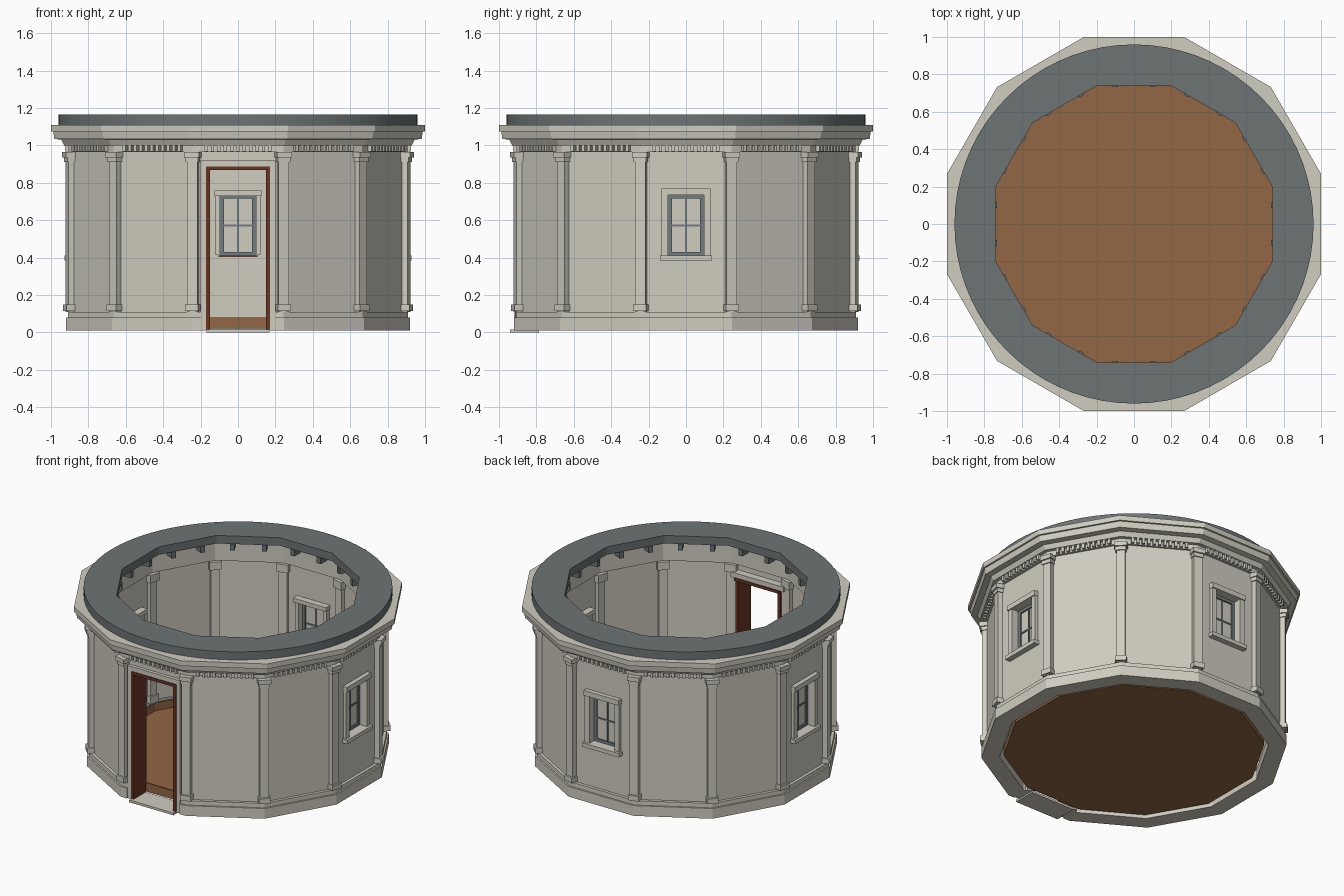
import bpy, bmesh, math

cube = bpy.data.objects.get("Cube")
if cube:
    bpy.data.objects.remove(cube)

SIDES = 12
STEP = 2 * math.pi / SIDES
TAN = math.tan(STEP / 2)
FACES = [i * STEP for i in range(SIDES)]             # middle of each side
CORNERS = [a + STEP / 2 for a in FACES]
DOOR = 9 * STEP                                      # front, -y
WINDOWS = [0, 3 * STEP, 6 * STEP]                    # +x, back, -x
WINDOW_HALF, DOOR_HALF, SURROUND_HALF = 0.095, 0.165, 0.2


def material(name, rgb):
    m = bpy.data.materials.new(name)
    m.use_nodes = True
    m.diffuse_color = (*rgb, 1)
    m.node_tree.nodes["Principled BSDF"].inputs["Base Color"].default_value = (*rgb, 1)
    return m


STONE = material("cream_stone", (0.63, 0.61, 0.53))
SLATE = material("slate_grey", (0.155, 0.175, 0.175))
WOOD = material("floor_wood", (0.29, 0.135, 0.06))
RED = material("dark_red_wood", (0.14, 0.035, 0.017))
STEEL = material("window_grey", (0.17, 0.20, 0.22))


def polar(a, r, u, z):
    """Point at distance r along direction a, shifted sideways by u."""
    return (r * math.cos(a) - u * math.sin(a), r * math.sin(a) + u * math.cos(a), z)


def slab(bm, a, u0, u1, z0, z1, r0, r1):
    """Block on one side; a sideways limit of None is mitred to the corner."""
    v = []
    for z in (z0, z1):
        for r in (r0, r1):
            lo = -r * TAN if u0 is None else u0
            hi = r * TAN if u1 is None else u1
            v += [bm.verts.new(polar(a, r, lo, z)), bm.verts.new(polar(a, r, hi, z))]
    for f in ((0, 1, 3, 2), (4, 5, 7, 6), (0, 1, 5, 4), (2, 3, 7, 6), (0, 2, 6, 4), (1, 3, 7, 5)):
        bm.faces.new([v[i] for i in f])


def finish(name, bm, mat):
    bmesh.ops.recalc_face_normals(bm, faces=bm.faces)
    mesh = bpy.data.meshes.new(name)
    bm.to_mesh(mesh)
    bm.free()
    mesh.materials.append(mat)
    obj = bpy.data.objects.new(name, mesh)
    bpy.context.collection.objects.link(obj)
    return obj


def blocks(name, mat, angles, parts):
    bm = bmesh.new()
    for a in angles:
        for p in parts:
            slab(bm, a, *p)
    return finish(name, bm, mat)


def ring(name, mat, profile, closed=True):
    """Twelve-sided ring swept from (apothem, z) points."""
    bm = bmesh.new()
    loops = [[bm.verts.new(polar(c, r / math.cos(STEP / 2), 0, z)) for c in CORNERS] for r, z in profile]
    pairs = list(zip(loops, loops[1:])) + ([(loops[-1], loops[0])] if closed else [])
    for p, q in pairs:
        for i in range(SIDES):
            j = (i + 1) % SIDES
            bm.faces.new((p[i], p[j], q[j], q[i]))
    return finish(name, bm, mat)


def frame(half, z0, z1, t, r0, r1):
    """Four bars round a rectangle, inside its outline."""
    return [(-half, -half + t, z0, z1, r0, r1), (half - t, half, z0, z1, r0, r1),
            (-half + t, half - t, z0, z0 + t, r0, r1), (-half + t, half - t, z1 - t, z1, r0, r1)]


# Walls, with openings for windows and door
IN, OUT, TOP = 0.82, 0.89, 0.965
plain = [a for a in FACES if a != DOOR and a not in WINDOWS]
blocks("plain_walls", STONE, plain, [(None, None, 0.08, TOP, IN, OUT)])
w = WINDOW_HALF
blocks("window_walls", STONE, WINDOWS, [
    (None, -w, 0.08, TOP, IN, OUT), (w, None, 0.08, TOP, IN, OUT),
    (-w, w, 0.08, 0.41, IN, OUT), (-w, w, 0.735, TOP, IN, OUT)])
d, s = DOOR_HALF, SURROUND_HALF
blocks("door_wall", STONE, [DOOR], [
    (None, -d, 0.08, TOP, IN, OUT), (d, None, 0.08, TOP, IN, OUT), (-d, d, 0.885, TOP, IN, OUT)])

# Plinth with a small stepped top
plinth = [(0.01, 0.08, 0.81, 0.92), (0.08, 0.11, OUT - 0.01, 0.91)]
blocks("plinth", STONE, [a for a in FACES if a != DOOR], [(None, None, *p) for p in plinth])
blocks("plinth_beside_door", STONE, [DOOR],
       [(None, -s, *p) for p in plinth] + [(s, None, *p) for p in plinth])

# Cornice and dentils
ring("cornice", STONE, [(IN - 0.02, 0.965), (0.905, 0.965), (0.905, 1.0), (0.93, 1.0), (0.945, 1.03),
                        (0.982, 1.035), (0.988, 1.075), (1.0, 1.075), (1.0, 1.11), (IN - 0.02, 1.11)])
pitch = 0.034
blocks("dentils", STONE, FACES,
       [(k * pitch - 0.009, k * pitch + 0.009, 0.968, 1.0, 0.895, 0.926) for k in range(-5, 6)])

# Corner pilasters, outside and inside
blocks("outer_pilasters", STONE, CORNERS, [
    (-0.028, 0.028, 0.11, 0.95, 0.88, 0.946),
    (-0.036, 0.036, 0.115, 0.15, 0.88, 0.958),
    (-0.034, 0.034, 0.91, 0.94, 0.88, 0.953),
    (-0.041, 0.041, 0.935, 0.965, 0.88, 0.963)])
blocks("inner_pilasters", STONE, CORNERS, [
    (-0.028, 0.028, 0.08, 0.95, 0.815, 0.87),
    (-0.036, 0.036, 0.08, 0.13, 0.805, 0.87),
    (-0.038, 0.038, 0.91, 0.965, 0.803, 0.87)])

# Roof ring: round outside, twelve-sided inside
bm = bmesh.new()
N = 6 * SIDES
rows = []
for outer, z in ((False, 1.11), (True, 1.11), (True, 1.165), (False, 1.165)):
    row = []
    for i in range(N):
        a = 2 * math.pi * i / N
        off = (a + STEP / 2) % STEP - STEP / 2
        row.append(bm.verts.new(polar(a, 0.96 if outer else 0.74 / math.cos(off), 0, z)))
    rows.append(row)
for p, q in zip(rows, rows[1:] + rows[:1]):
    for i in range(N):
        j = (i + 1) % N
        bm.faces.new((p[i], p[j], q[j], q[i]))
roof = finish("roof_ring", bm, SLATE)
bpy.context.view_layer.objects.active = roof
roof.select_set(True)
bpy.ops.object.shade_smooth_by_angle(angle=math.radians(20))
blocks("roof_brackets", SLATE, FACES,
       [(k * 0.1 - 0.015, k * 0.1 + 0.015, 1.07, 1.112, 0.732, 0.81) for k in (-1, 1)])

# Floor tray with a low rim
floor = ring("floor_rim", WOOD, [(0.775, 0.02), (0.785, 0.02), (0.785, 0.08), (0.775, 0.08)])
bm = bmesh.new()
for z in (0.02, 0.026):
    bm.faces.new([bm.verts.new(polar(c, 0.778 / math.cos(STEP / 2), 0, z)) for c in CORNERS])
finish("floor", bm, WOOD)

# Door surround, wooden frame and step
blocks("door_surround", STONE, [DOOR], [
    (-s, -d, 0.01, 0.885, 0.79, 0.912), (d, s, 0.01, 0.885, 0.79, 0.912),
    (-s, s, 0.885, 0.92, 0.77, 0.912)])
blocks("door_frame", RED, [DOOR], [
    (-0.17, -0.15, 0.016, 0.87, 0.78, 0.917), (0.15, 0.17, 0.016, 0.87, 0.78, 0.917),
    (-0.17, 0.17, 0.868, 0.888, 0.765, 0.917)])
blocks("door_step", STONE, [DOOR], [(-0.168, 0.168, 0, 0.016, 0.785, 0.94)])

# Windows: stone surrounds, steel frames, panes and wooden inner sills
blocks("window_surrounds", STONE, WINDOWS, [
    (-0.13, -w, 0.41, 0.735, 0.885, 0.912), (w, 0.13, 0.41, 0.735, 0.885, 0.912),
    (-0.132, 0.132, 0.735, 0.77, 0.885, 0.92), (-0.14, 0.14, 0.385, 0.412, 0.85, 0.928)])
blocks("inner_window_surrounds", STONE, WINDOWS, [
    (-0.12, -w, 0.415, 0.735, 0.79, 0.825), (w, 0.12, 0.415, 0.735, 0.79, 0.825),
    (-0.126, 0.126, 0.73, 0.758, 0.775, 0.825)])
blocks("window_inner_sills", WOOD, WINDOWS, [(-0.105, 0.105, 0.402, 0.415, 0.785, 0.84)])
blocks("window_frames", STEEL, WINDOWS, frame(w, 0.411, 0.735, 0.02, 0.835, 0.86) + [
    (-0.005, 0.005, 0.43, 0.716, 0.84, 0.856), (-0.075, 0.075, 0.567, 0.577, 0.84, 0.856)])
blocks("window_panes", STONE, WINDOWS, [(-0.08, 0.08, 0.42, 0.725, 0.845, 0.85)])
